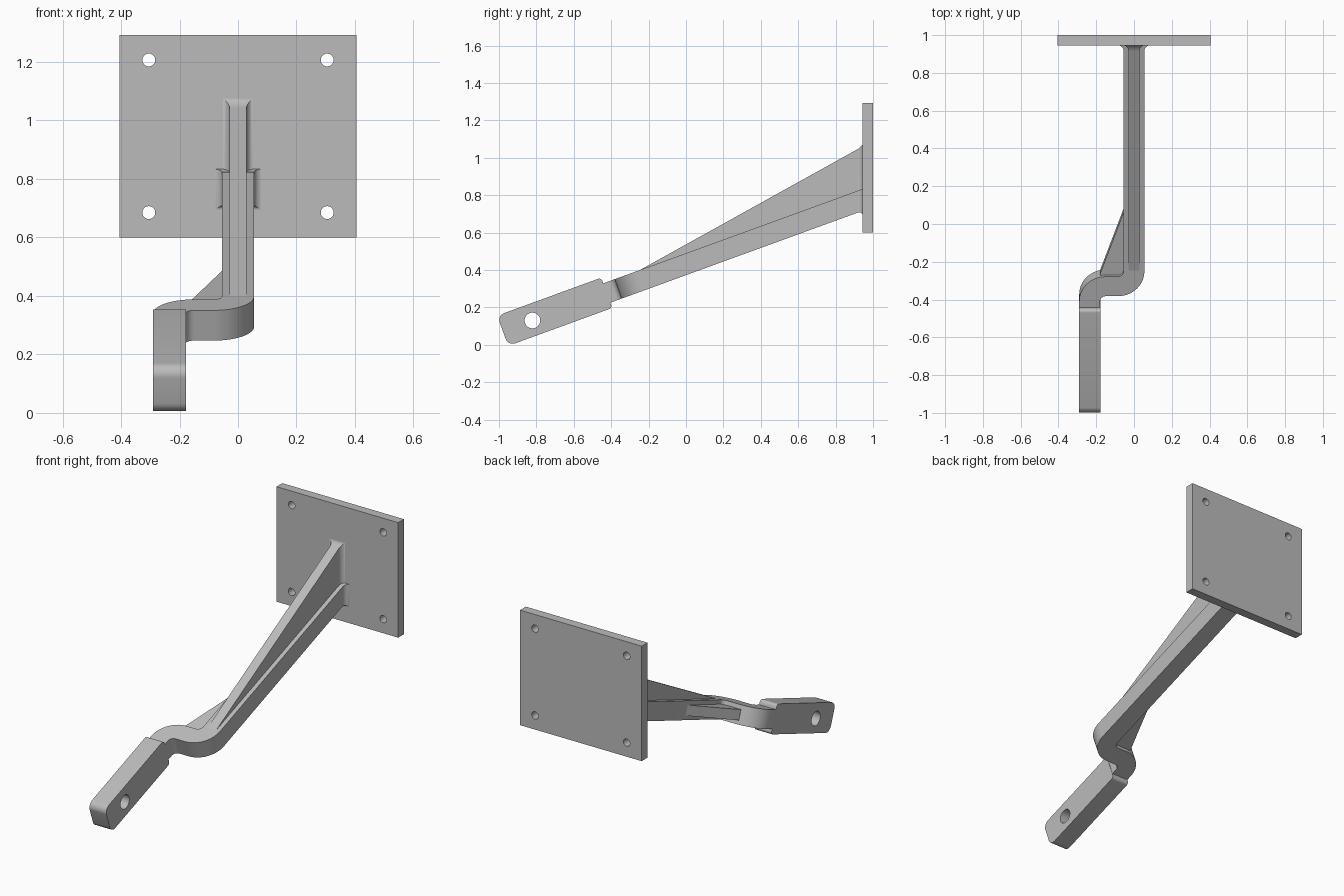
import bpy, bmesh
from math import sin, cos, pi, radians, sqrt
from mathutils import Vector

cube = bpy.data.objects.get("Cube")
if cube:
    bpy.data.objects.remove(cube, do_unlink=True)

grey = bpy.data.materials.new("plain_grey")
grey.use_nodes = True
grey.diffuse_color = (0.5, 0.5, 0.5, 1)
grey.node_tree.nodes["Principled BSDF"].inputs["Base Color"].default_value = (0.5, 0.5, 0.5, 1)

TILT = radians(20)


def tilted(x, u, v):
    """Arm frame: u runs along the sloping arm, v is perpendicular to it."""
    return Vector((x, -0.4 + u * cos(TILT) - v * sin(TILT), 0.195 + u * sin(TILT) + v * cos(TILT)))


def arc(cx, cy, r, a0, a1, n=14):
    angles = [radians(a0 + (a1 - a0) * i / n) for i in range(n + 1)]
    return [(cx + r * cos(a), cy + r * sin(a)) for a in angles]


def loft(name, rings):
    """Skin a list of matching vertex rings and cap both ends."""
    bm = bmesh.new()
    rows = [[bm.verts.new(p) for p in ring] for ring in rings]
    n = len(rows[0])
    for a, b in zip(rows, rows[1:]):
        for i in range(n):
            bm.faces.new((a[i], a[(i + 1) % n], b[(i + 1) % n], b[i]))
    bm.faces.new(rows[0])
    bm.faces.new(rows[-1])
    bmesh.ops.recalc_face_normals(bm, faces=bm.faces)
    mesh = bpy.data.meshes.new(name)
    bm.to_mesh(mesh)
    bm.free()
    mesh.materials.append(grey)
    obj = bpy.data.objects.new(name, mesh)
    bpy.context.collection.objects.link(obj)
    return obj


def prism(name, profile, lo, hi, place):
    return loft(name, [[place(a, b, c) for a, b in profile] for c in (lo, hi)])


def select_only(obj):
    bpy.ops.object.select_all(action='DESELECT')
    obj.select_set(True)
    bpy.context.view_layer.objects.active = obj


def drill(obj, profile, lo, hi, place):
    cutter = prism("hole_cutter", profile, lo, hi, place)
    cutter.hide_render = True
    mod = obj.modifiers.new("hole", 'BOOLEAN')
    mod.operation = 'DIFFERENCE'
    mod.solver = 'EXACT'
    mod.object = cutter
    select_only(obj)
    bpy.ops.object.modifier_apply(modifier=mod.name)
    bpy.data.objects.remove(cutter, do_unlink=True)


def circle(cx, cy, r):
    return arc(cx, cy, r, 0, 360, 32)[:-1]


def side_tilted(u, v, x):
    return tilted(x, u, v)


def plan_tilted(x, u, v):
    return tilted(x, u, v)


def side(y, z, x):
    return Vector((x, y, z))


def front(x, z, y):
    return Vector((x, y, z))


# Mounting plate with four bolt holes
plate = prism("mounting_plate", [(-0.405, 0.6), (0.405, 0.6), (0.405, 1.292), (-0.405, 1.292)],
              0.945, 1.0, front)
for hx in (-0.305, 0.305):
    for hz in (0.685, 1.207):
        drill(plate, circle(hx, hz, 0.022), 0.9, 1.1, front)

# Rounded end block with a cross hole
u0, u1, top, big, small = -0.586, 0.006, 0.172, 0.04, 0.018
block = (arc(u0 + big, big, big, 180, 270, 8) + arc(u1 - small, small, small, 270, 360, 8)
         + arc(u1 - small, top - small, small, 0, 90, 8) + arc(u0 + big, top - big, big, 90, 180, 8))
end_block = prism("end_block", block, -0.29, -0.178, side_tilted)
drill(end_block, circle(-0.418, 0.083, 0.042), -0.5, 0.1, side_tilted)

# S-bent bar running from the block into the plate
wide, tight = 0.14, 0.03
first, second = (-0.15, 0.04), (-0.085, 0.21)
bar = ([(-0.29, -0.03)] + arc(*first, wide, 180, 90) + arc(*second, tight, -90, 0)
       + [(-0.055, 1.488), (0.055, 1.488)]
       + arc(*second, wide, 0, -90) + arc(*first, tight, 90, 180) + [(-0.18, -0.03)])
prism("bent_bar", bar, 0.03, 0.14, plan_tilted)

# Small triangular gusset in the bend
prism("bend_gusset", [(-0.18, 0.185), (-0.04, 0.575), (-0.04, 0.16), (-0.15, 0.13)],
      0.055, 0.115, plan_tilted)


# Tapering upright rib on top of the bar
def rib_top(y):
    return 0.398 + 0.555 * (y + 0.25)


def bar_top(y):
    return 0.344 + 0.364 * (y + 0.4)


def bar_bottom(y):
    return bar_top(y) - 0.117


prism("upright_rib", [(-0.25, rib_top(-0.25)), (0.96, rib_top(0.96)), (0.96, 0.78), (-0.2, 0.37)],
      -0.029, 0.029, side)


# Concave fillets where the bar and rib meet the plate
def flare(name, half, low, high, grow_low, grow_high, r=0.03):
    rings = []
    for i in range(9):
        a = pi / 2 * i / 8
        y = 0.946 - r + r * sin(a)
        e = r - r * cos(a)
        w, z0, z1 = half + e, low(y) - e * grow_low, high(y) + e * grow_high
        rings.append([Vector(p) for p in ((-w, y, z0), (w, y, z0), (w, y, z1), (-w, y, z1))])
    return loft(name, rings)


flare("bar_fillet", 0.055, bar_bottom, bar_top, 1, 0)
flare("rib_fillet", 0.029, bar_bottom, rib_top, 0, 0.6)

# Smooth the round surfaces, keep the edges crisp
for obj in list(bpy.context.scene.objects):
    if obj.type == 'MESH':
        select_only(obj)
        bpy.ops.object.shade_smooth_by_angle(angle=radians(30))
